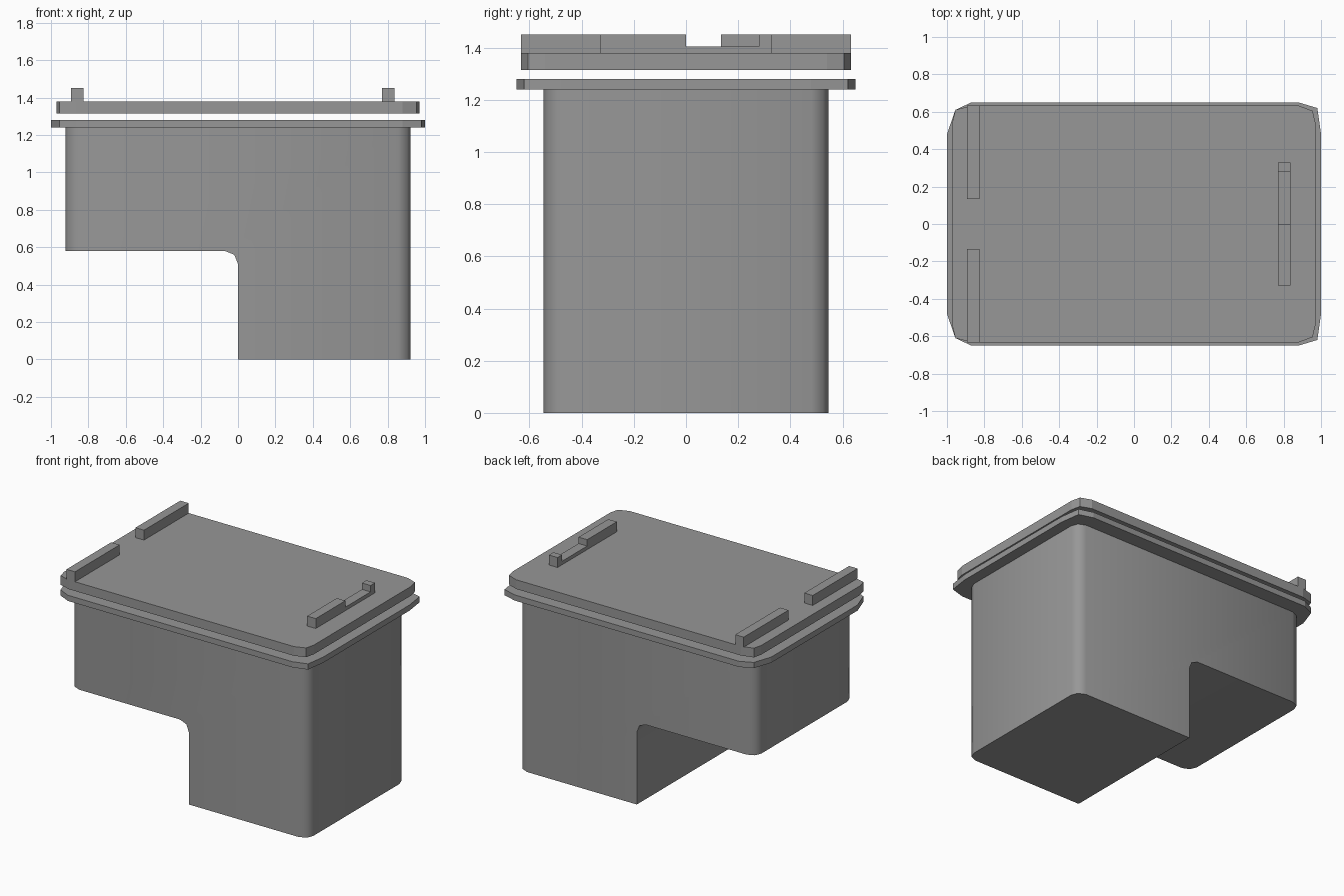
import bpy, bmesh
from math import radians

if "Cube" in bpy.data.objects:
    bpy.data.objects.remove(bpy.data.objects["Cube"])

# Dark grey finish for every part
grey = bpy.data.materials.new("dark_grey")
grey.diffuse_color = (0.31, 0.31, 0.31, 1)
grey.use_nodes = True
grey.node_tree.nodes["Principled BSDF"].inputs["Base Color"].default_value = grey.diffuse_color


def prism(name, pts, vec):
    """Extrude a closed 3D polygon along a vector."""
    bm = bmesh.new()
    face = bm.faces.new([bm.verts.new(p) for p in pts])
    new = bmesh.ops.extrude_face_region(bm, geom=[face], use_keep_orig=True)["geom"]
    bmesh.ops.translate(bm, vec=vec, verts=[v for v in new if isinstance(v, bmesh.types.BMVert)])
    bmesh.ops.recalc_face_normals(bm, faces=bm.faces[:])
    me = bpy.data.meshes.new(name)
    bm.to_mesh(me)
    bm.free()
    me.materials.append(grey)
    ob = bpy.data.objects.new(name, me)
    bpy.context.collection.objects.link(ob)
    return ob


def plate(name, right, left, z0, z1):
    """Plate with cut corners; corner points given for +y, mirrored to -y."""
    half = right + left
    loop = half + [(x, -y) for x, y in reversed(half)]
    return prism(name, [(x, y, z0) for x, y in loop], (0, 0, z1 - z0))


def bar(name, x0, x1, profile):
    """Bar across y from a (y, z) side profile."""
    return prism(name, [(x0, y, z) for y, z in profile], (x1 - x0, 0, 0))


# Stepped body: rounded box with a filleted corner cut away
corner = [(0.923, 0.48), (0.905, 0.525), (0.855, 0.547)]
body = plate("body", corner, [(-x, y) for x, y in reversed(corner)], 0, 1.24)
step = [(-2, -1), (0, -1), (0, 0.51), (-0.02, 0.56), (-0.07, 0.58), (-2, 0.58)]
cutter = prism("step_cutter", [(x, -1, z) for x, z in step], (0, 2, 0))
cutter.hide_render = True
mod = body.modifiers.new("step", "BOOLEAN")
mod.operation = "DIFFERENCE"
mod.solver = "EXACT"
mod.object = cutter
bpy.context.view_layer.objects.active = body
body.select_set(True)
bpy.ops.object.modifier_apply(modifier=mod.name)
bpy.data.objects.remove(cutter)
bpy.ops.object.shade_smooth_by_angle(angle=radians(60))

# Rim around the body top, and the lid floating above it
plate("rim", [(1.0, 0.48), (0.98, 0.62), (0.88, 0.65)],
      [(-0.87, 0.65), (-0.955, 0.61), (-1.0, 0.48)], 1.24, 1.28)
plate("lid", [(0.97, 0.54), (0.955, 0.605), (0.88, 0.633)],
      [(-0.87, 0.633), (-0.955, 0.61), (-0.97, 0.55)], 1.315, 1.38)

# Hinge bars on the left
for side, label in ((1, "back"), (-1, "front")):
    a, b = sorted((side * 0.135, side * 0.633))
    bar("hinge_bar_" + label, -0.893, -0.827, [(a, 1.38), (b, 1.38), (b, 1.45), (a, 1.45)])

# Notched latch bar on the right
bar("latch_bar", 0.77, 0.837, [(-0.33, 1.38), (0.33, 1.38), (0.33, 1.45), (0.28, 1.45),
                               (0.28, 1.405), (0, 1.405), (0, 1.45), (-0.33, 1.45)])
